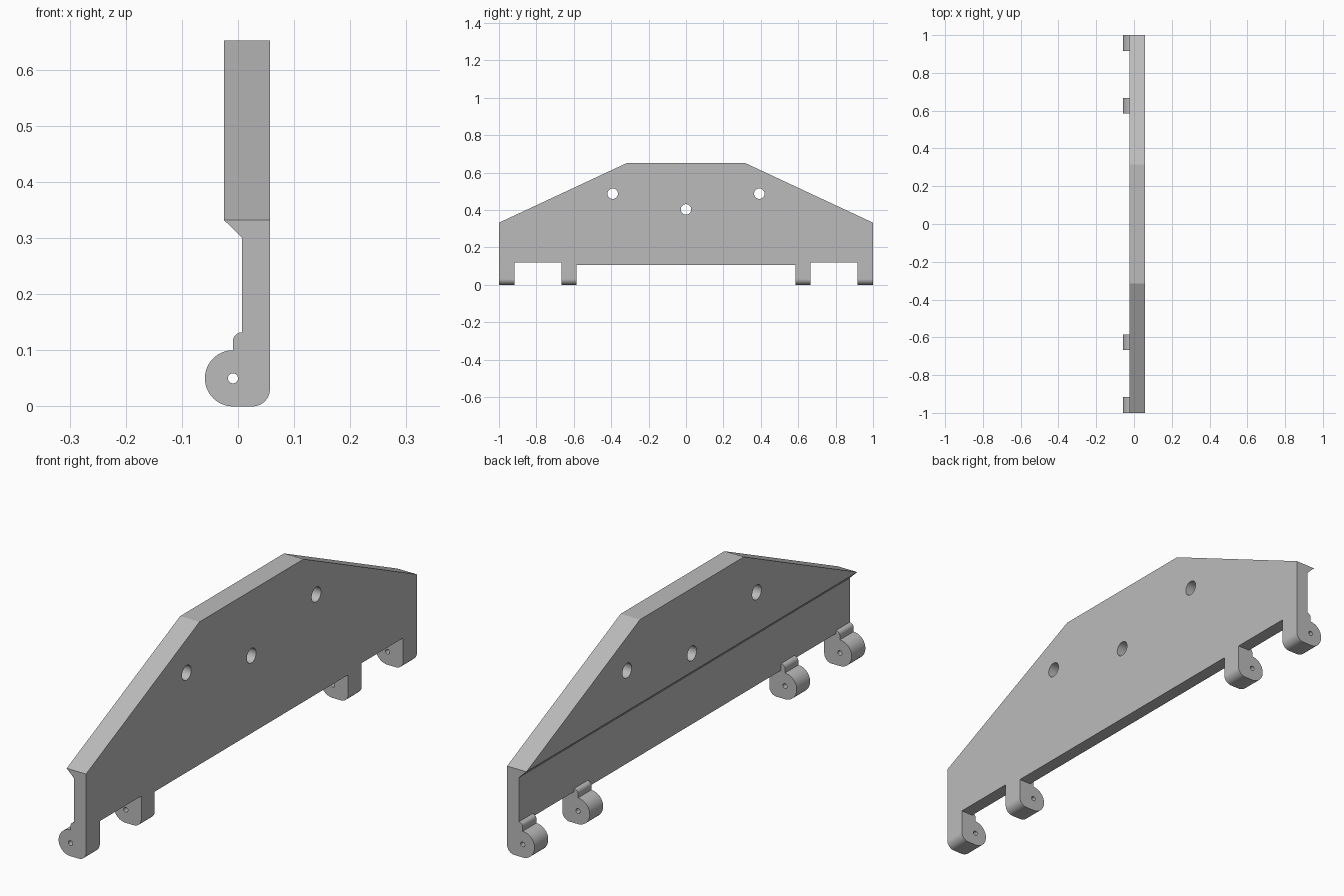
import bpy, bmesh
from math import cos, sin, radians
from mathutils import Vector

if "Cube" in bpy.data.objects:
    bpy.data.objects.remove(bpy.data.objects["Cube"], do_unlink=True)

grey = bpy.data.materials.new("plain_grey")
grey.use_nodes = True
GREY = (0.5, 0.5, 0.5, 1)
grey.diffuse_color = GREY
grey.node_tree.nodes["Principled BSDF"].inputs["Base Color"].default_value = GREY


def arc(cx, cz, r, a0, a1, n):
    return [(cx + r * cos(radians(a0 + (a1 - a0) * i / n)),
             cz + r * sin(radians(a0 + (a1 - a0) * i / n))) for i in range(n + 1)]


def prism(name, points, axis, lo, hi):
    """Extrude a closed profile (horizontal, z) along the x or y axis."""
    bm = bmesh.new()
    if axis == "y":
        verts = [bm.verts.new((h, lo, z)) for h, z in points]
        move = Vector((0, hi - lo, 0))
    else:
        verts = [bm.verts.new((lo, h, z)) for h, z in points]
        move = Vector((hi - lo, 0, 0))
    face = bm.faces.new(verts)
    out = bmesh.ops.extrude_face_region(bm, geom=[face], use_keep_orig=True)
    bmesh.ops.translate(bm, vec=move,
                        verts=[v for v in out["geom"] if isinstance(v, bmesh.types.BMVert)])
    bmesh.ops.recalc_face_normals(bm, faces=bm.faces)
    mesh = bpy.data.meshes.new(name)
    bm.to_mesh(mesh)
    bm.free()
    mesh.materials.append(grey)
    obj = bpy.data.objects.new(name, mesh)
    bpy.context.collection.objects.link(obj)
    return obj


def combine(target, tool, operation):
    """Apply a boolean and discard the tool."""
    tool.hide_render = True
    mod = target.modifiers.new(tool.name, "BOOLEAN")
    mod.operation, mod.solver, mod.object = operation, "EXACT", tool
    bpy.context.view_layer.objects.active = target
    bpy.ops.object.modifier_apply(modifier=mod.name)
    bpy.data.objects.remove(tool, do_unlink=True)


# Cross-section: hinge knuckle, small bead, thin web, chamfer and thick upper plate
section = (arc(-0.009, 0.05, 0.05, 90, 270, 32)
           + arc(0.026, 0.031, 0.031, -90, 0, 14)
           + [(0.057, 0.75), (-0.025, 0.75), (-0.025, 0.332), (0.007, 0.301)]
           + arc(0.007, 0.116, 0.016, 90, 180, 10))
plate = prism("hinged_plate", section, "y", -1.1, 1.1)

# Side outline with sloped shoulders and four feet
half = [(0.314, 0.652), (1, 0.332), (1, -0.05), (0.917, -0.05), (0.917, 0.12),
        (0.666, 0.12), (0.666, -0.05), (0.585, -0.05), (0.585, 0.106)]
outline = half + [(-y, z) for y, z in reversed(half)]
combine(plate, prism("outline_cutter", outline, "x", -0.2, 0.2), "INTERSECT")

# Clear the bead between the knuckles
for lo, hi in ((-0.917, -0.666), (-0.585, 0.585), (0.666, 0.917)):
    box = [(-0.1, -0.1), (0.007, -0.1), (0.007, 0.2), (-0.1, 0.2)]
    combine(plate, prism("gap_cutter", box, "y", lo, hi), "DIFFERENCE")

# Three mounting holes and the hinge pin bore
for y, z in ((-0.392, 0.487), (0, 0.403), (0.392, 0.487)):
    hole = arc(y, z, 0.028, 0, 360, 40)[:-1]
    combine(plate, prism("hole_cutter", hole, "x", -0.2, 0.2), "DIFFERENCE")
bore = arc(-0.009, 0.05, 0.009, 0, 360, 24)[:-1]
combine(plate, prism("bore_cutter", bore, "y", -1.2, 1.2), "DIFFERENCE")

# Smooth the rounded parts, keep edges crisp
bpy.ops.object.select_all(action="DESELECT")
plate.select_set(True)
bpy.context.view_layer.objects.active = plate
bpy.ops.object.shade_smooth_by_angle(angle=radians(25))
